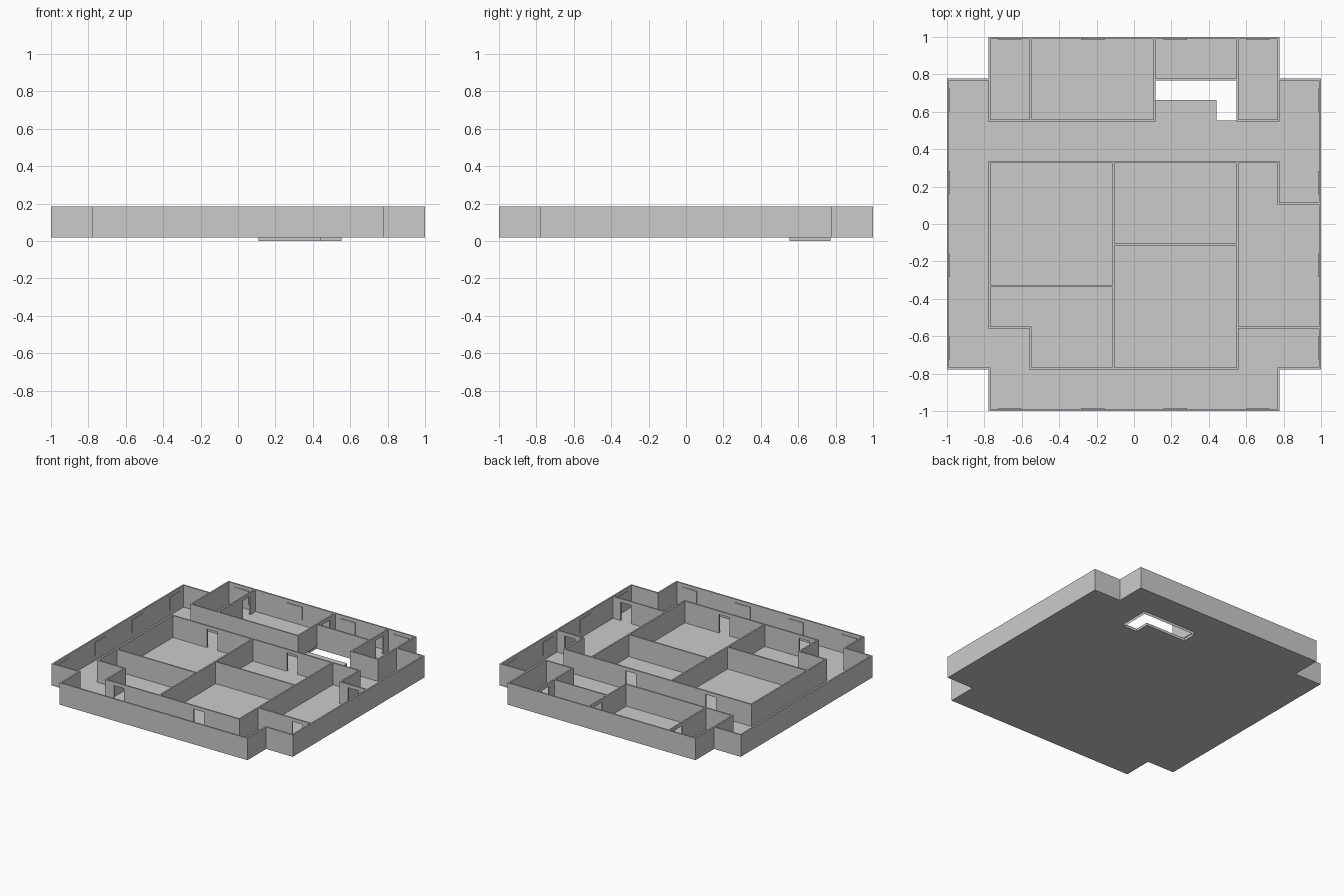
import bpy, bmesh

if "Cube" in bpy.data.objects:
    bpy.data.objects.remove(bpy.data.objects["Cube"])

U = 0.9945 / 9        # plan module: walls sit on odd multiples
H = 0.0055            # half wall thickness
Z0, Z1 = 0.02, 0.184  # floor level, wall top
DOOR_Z = 0.158
DOOR_W = 0.043        # half door width

grey = bpy.data.materials.new("plain grey")
grey.diffuse_color = (0.6, 0.6, 0.6, 1)
grey.use_nodes = True
grey.node_tree.nodes["Principled BSDF"].inputs["Base Color"].default_value = grey.diffuse_color


def finish(name, bm):
    me = bpy.data.meshes.new(name)
    bm.to_mesh(me)
    bm.free()
    me.materials.append(grey)
    ob = bpy.data.objects.new(name, me)
    bpy.context.collection.objects.link(ob)
    return ob


def box(bm, x0, x1, y0, y1, z0, z1):
    vs = bmesh.ops.create_cube(bm, size=1)["verts"]
    for v in vs:
        v.co = ((x0 + x1) / 2 + v.co.x * (x1 - x0),
                (y0 + y1) / 2 + v.co.y * (y1 - y0),
                (z0 + z1) / 2 + v.co.z * (z1 - z0))


def wall_box(bm, axis, pos, a, b, z0, z1, lo=-H, hi=H):
    # box running along the axis at a given offset
    if axis == "x":
        box(bm, a, b, pos + lo, pos + hi, z0, z1)
    else:
        box(bm, pos + lo, pos + hi, a, b, z0, z1)


def wall(bm, axis, pos, a, b, doors=()):
    # wall with full-floor door gaps and lintels above them
    start, end = a * U - H, b * U + H
    for d in sorted(doors):
        l, r = d * U - DOOR_W, d * U + DOOR_W
        wall_box(bm, axis, pos * U, start, l, Z0, Z1)
        wall_box(bm, axis, pos * U, l, r, DOOR_Z, Z1)
        start = r
    wall_box(bm, axis, pos * U, start, end, Z0, Z1)


# Floor sheet, leaving an L-shaped stair opening
bm = bmesh.new()
for x0, y0, x1, y1 in [(-9, -7, 9, 5), (-9, 5, 1, 7), (5, 5, 9, 7),
                       (1, 5, 4, 6), (-7, 7, 7, 9), (-7, -9, 7, -7)]:
    bm.faces.new([bm.verts.new((x * U, y * U, Z0))
                  for x, y in ((x0, y0), (x1, y0), (x1, y1), (x0, y1))])
finish("floor", bm)

# Thin skirt hanging below the stair opening
bm = bmesh.new()
loop = [(1, 6), (4, 6), (4, 5), (5, 5), (5, 7), (1, 7)]
low = [bm.verts.new((x * U, y * U, 0)) for x, y in loop]
top = [bm.verts.new((x * U, y * U, Z0)) for x, y in loop]
for i in range(6):
    j = (i + 1) % 6
    bm.faces.new((low[i], low[j], top[j], top[i]))
finish("stair_opening_skirt", bm)

# Outer walls: square with notched corners
bm = bmesh.new()
for s in (-1, 1):
    wall(bm, "x", 9 * s, -7, 7)
    wall(bm, "y", 9 * s, -7, 7)
    for a in (-9, 7):
        wall(bm, "x", 7 * s, a, a + 2)
        wall(bm, "y", 7 * s, a, a + 2)
finish("outer_walls", bm)

# Back row of rooms
bm = bmesh.new()
wall(bm, "x", 5, -7, 1)
wall(bm, "x", 5, 5, 7)
wall(bm, "x", 7, 1, 5)
wall(bm, "y", -7, 5, 7)
wall(bm, "y", 7, 5, 7)
for p in (-5, 1, 5):
    wall(bm, "y", p, 5, 9, [8])
finish("back_room_walls", bm)

# Central block of rooms
bm = bmesh.new()
wall(bm, "x", 3, -7, 7, [-4, 2])
wall(bm, "x", -7, -5, 5, [-4, 2])
wall(bm, "x", -1, -1, 5)
wall(bm, "x", -3, -7, -1)
wall(bm, "x", -5, -7, -5)
wall(bm, "y", -7, -5, 3)
wall(bm, "y", -5, -7, -5)
wall(bm, "y", -1, -7, 3)
wall(bm, "y", 5, -7, 3)
finish("central_room_walls", bm)

# Right-hand room
bm = bmesh.new()
wall(bm, "y", 7, 1, 3)
wall(bm, "x", 1, 7, 9, [8])
wall(bm, "x", -5, 5, 9, [8])
finish("right_room_walls", bm)

# Window panels standing slightly proud of the inner wall face
bm = bmesh.new()
for axis in "xy":
    for s in (-1, 1):
        for n in (-6, -2, 2, 6):
            lo, hi = (-0.010, 0.004) if s > 0 else (-0.004, 0.010)
            wall_box(bm, axis, 9 * s * U, n * U - 0.062, n * U + 0.062,
                     0.06, 0.158, lo, hi)
finish("window_panels", bm)
